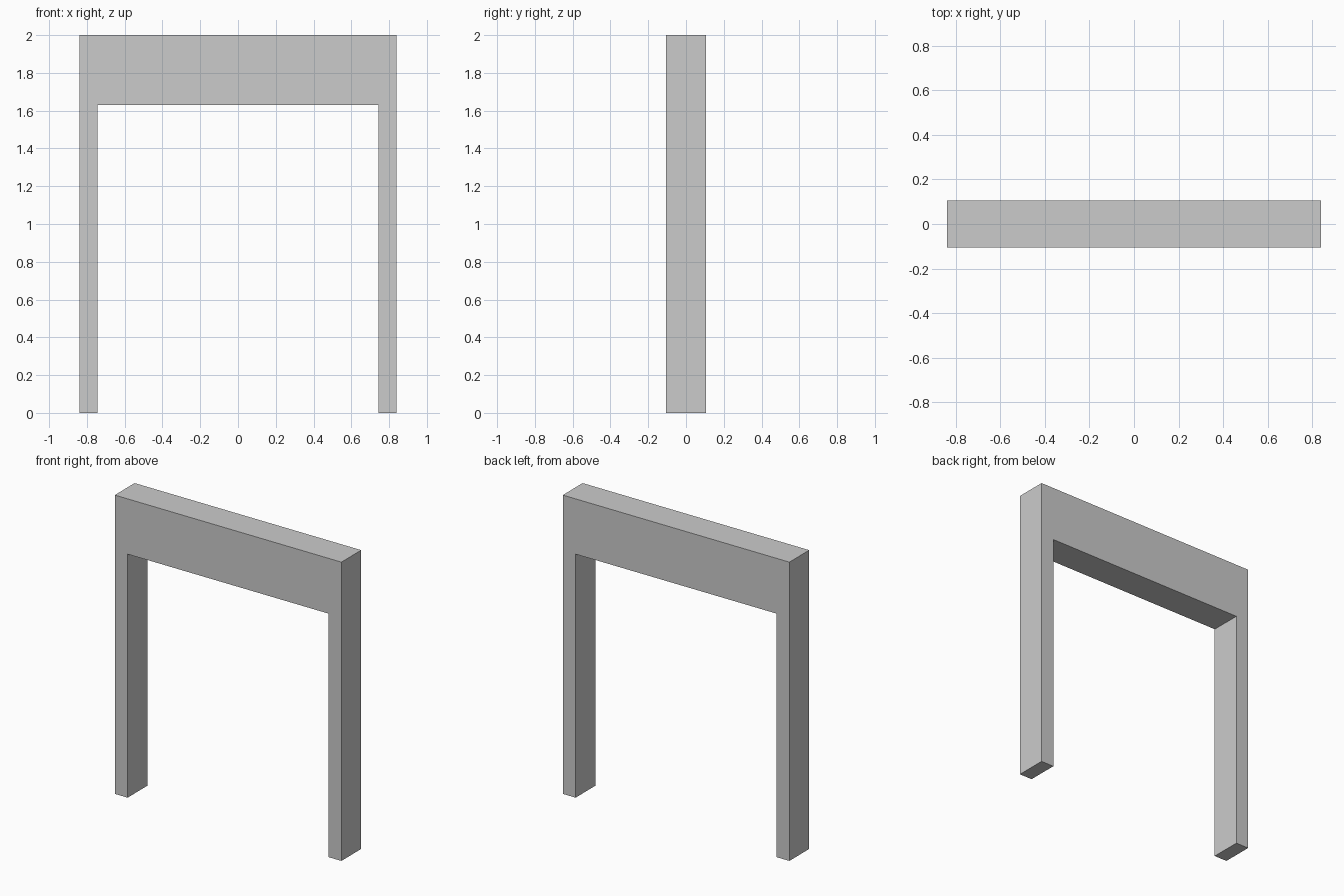
import bpy, bmesh

if "Cube" in bpy.data.objects:
    bpy.data.objects.remove(bpy.data.objects["Cube"])

HALF_W, INNER, HEIGHT, OPENING, HALF_D = 0.839, 0.744, 2.0, 1.63, 0.105

# Half of the portal outline (x, z), mirrored to close the loop
half = [(INNER, OPENING), (INNER, 0), (HALF_W, 0), (HALF_W, HEIGHT)]
outline = half + [(-x, z) for x, z in reversed(half)]

# Portal frame: two legs and a deep header, extruded front to back
bm = bmesh.new()
front = bm.faces.new([bm.verts.new((x, -HALF_D, z)) for x, z in outline])
extruded = bmesh.ops.extrude_face_region(bm, geom=[front])
back_verts = [g for g in extruded["geom"] if isinstance(g, bmesh.types.BMVert)]
bmesh.ops.translate(bm, verts=back_verts, vec=(0, 2 * HALF_D, 0))
if not front.is_valid or len(bm.faces) == len(outline) + 1:
    bmesh.ops.holes_fill(bm, edges=bm.edges[:], sides=0)
bmesh.ops.recalc_face_normals(bm, faces=bm.faces[:])

mesh = bpy.data.meshes.new("portal_frame")
bm.to_mesh(mesh)
bm.free()
bpy.context.collection.objects.link(bpy.data.objects.new("portal_frame", mesh))
